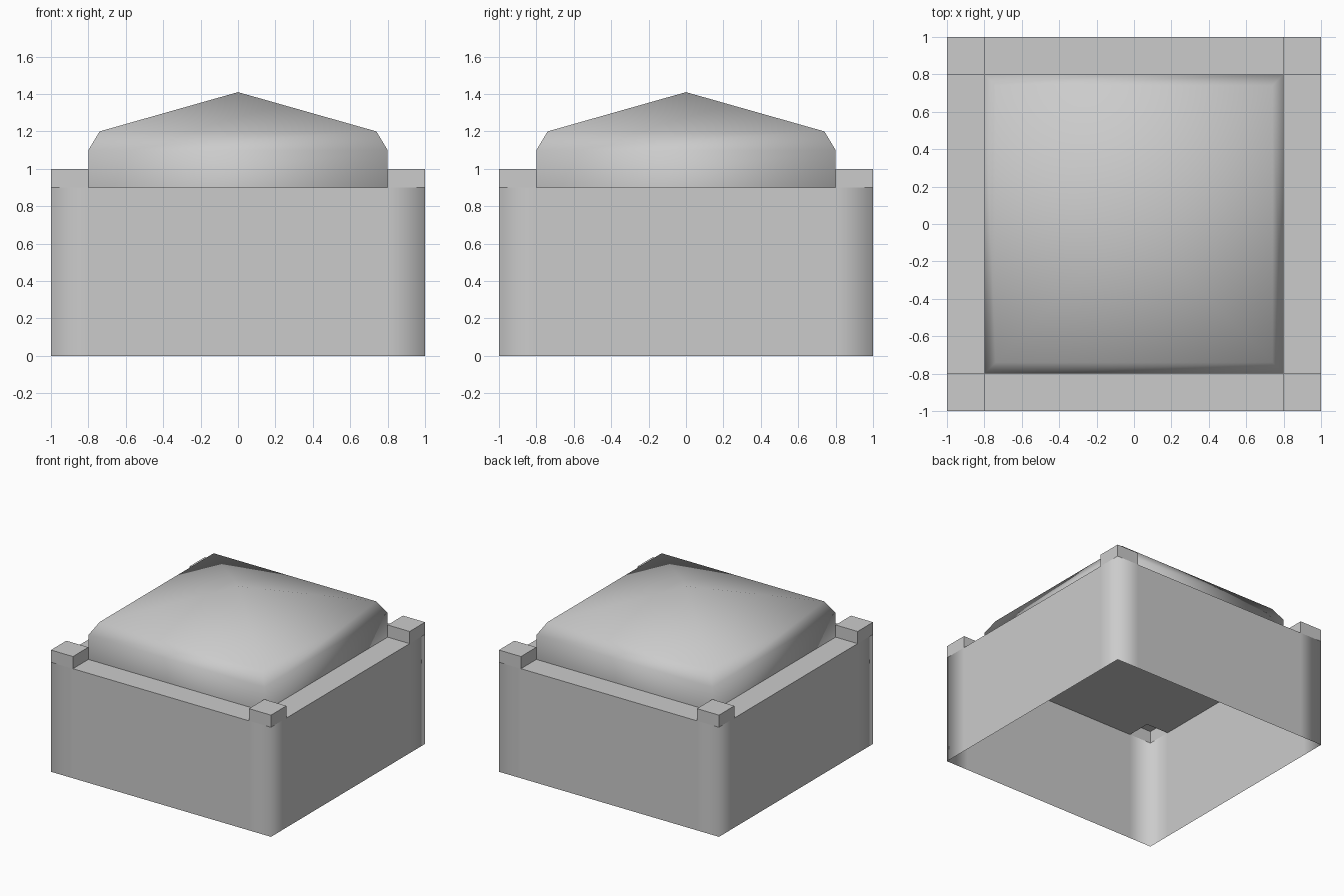
import bpy, bmesh

if "Cube" in bpy.data.objects:
    bpy.data.objects.remove(bpy.data.objects["Cube"])

OUTER, INNER = 1.0, 0.8
DECK_Z, POST_Z = 0.9, 1.0


def make_object(name, bm, smooth=False):
    bmesh.ops.recalc_face_normals(bm, faces=bm.faces)
    for f in bm.faces:
        f.smooth = smooth
    mesh = bpy.data.meshes.new(name)
    bm.to_mesh(mesh)
    bm.free()
    obj = bpy.data.objects.new(name, mesh)
    bpy.context.collection.objects.link(obj)
    return obj


def loft(bm, rings):
    """Join closed rings of points with quads; return vertex rings."""
    vr = [[bm.verts.new(p) for p in ring] for ring in rings]
    for a, b in zip(vr, vr[1:]):
        n = len(a)
        for i in range(n):
            j = (i + 1) % n
            bm.faces.new((a[i], a[j], b[j], b[i]))
    return vr


def square(r, z, cx=0, cy=0):
    return [(cx + sx * r, cy + sy * r, z)
            for sx, sy in ((-1, -1), (1, -1), (1, 1), (-1, 1))]


# Outer walls: open below, softly shaded around the vertical corners
def wall_ring(z):
    pts, (x, y) = [], (1, 0)
    for _ in range(4):
        # along each side: corner, then the two post break points
        for t in (-OUTER, -INNER, INNER):
            pts.append((t * x + OUTER * y, t * y - OUTER * x, z))
        x, y = -y, x
    return pts


bm = bmesh.new()
loft(bm, [wall_ring(0), wall_ring(DECK_Z)])
make_object("walls", bm, smooth=True)

# Deck: cross-shaped 3x3 grid without its corner cells
bm = bmesh.new()
cuts = (-OUTER, -INNER, INNER, OUTER)
grid = [[bm.verts.new((x, y, DECK_Z)) for y in cuts] for x in cuts]
for i in range(3):
    for j in range(3):
        if i == 1 or j == 1:
            bm.faces.new((grid[i][j], grid[i + 1][j],
                          grid[i + 1][j + 1], grid[i][j + 1]))
for row in grid:
    for v in row:
        if not v.link_faces:
            bm.verts.remove(v)
make_object("deck", bm)

# Corner posts: hollow caps, open below
half, mid = (OUTER - INNER) / 2, (OUTER + INNER) / 2
for sx, xname in ((-1, "left"), (1, "right")):
    for sy, yname in ((-1, "front"), (1, "back")):
        bm = bmesh.new()
        rings = loft(bm, [square(half, z, sx * mid, sy * mid)
                          for z in (DECK_Z, POST_Z)])
        bm.faces.new(rings[-1])
        make_object(f"corner_post_{yname}_{xname}", bm)

# Cushioned top: straight sides, chamfer, low pyramid, all smooth
bm = bmesh.new()
rings = loft(bm, [square(0.8, 0.9), square(0.8, 1.1), square(0.74, 1.2)])
apex = bm.verts.new((0, 0, 1.41))
for i in range(4):
    bm.faces.new((rings[-1][i], rings[-1][(i + 1) % 4], apex))
make_object("roof", bm, smooth=True)
